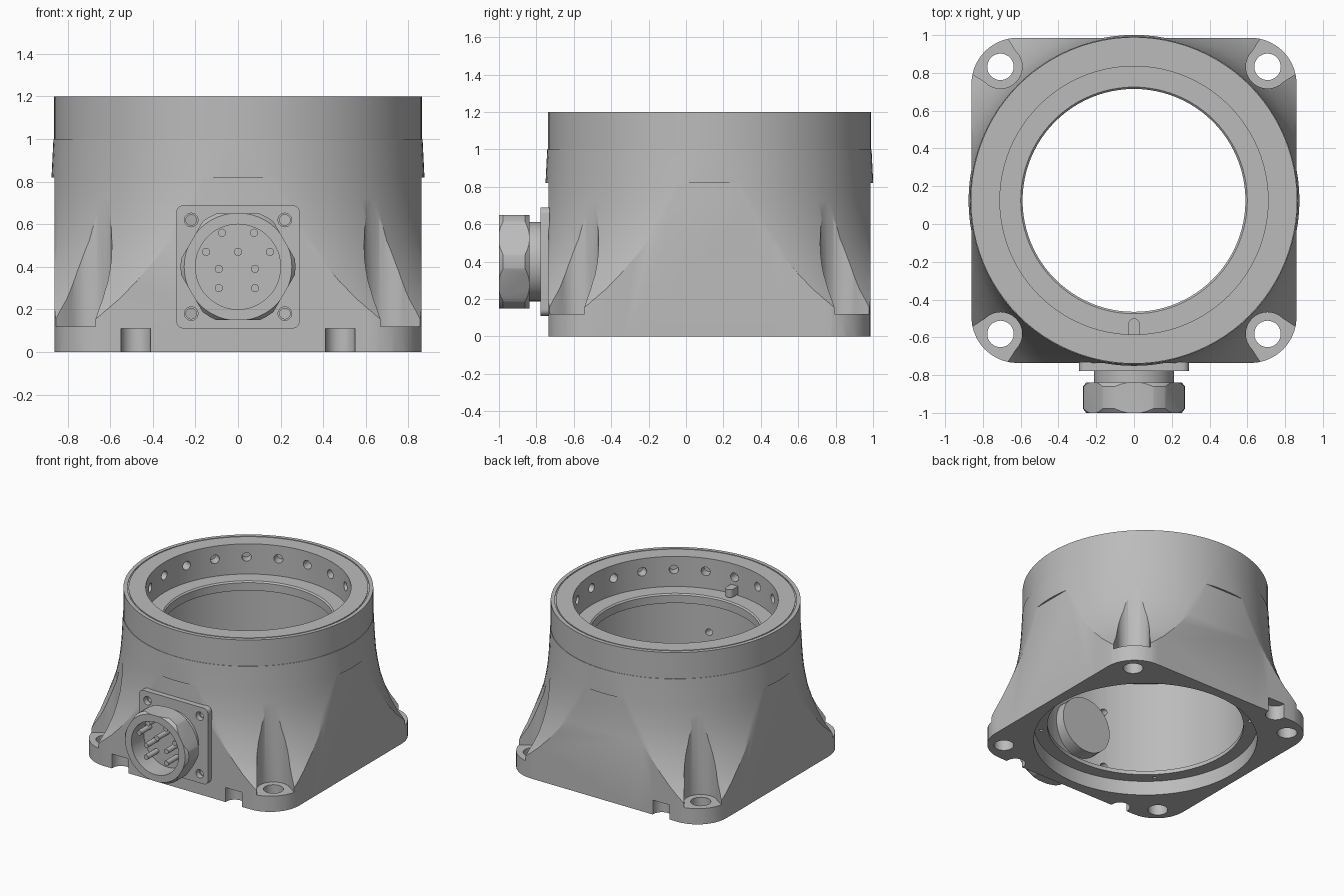
import bpy, bmesh
from math import sin, cos, pi, radians
from mathutils import Matrix, Vector

if "Cube" in bpy.data.objects:
    bpy.data.objects.remove(bpy.data.objects["Cube"])

CY = 0.125      # y of the housing axis
PLUG_Z = 0.4    # height of the connector axis
BOLT = 0.707    # bolt offset from the housing axis

metal = bpy.data.materials.new("cast metal grey")
metal.use_nodes = True
metal.diffuse_color = (0.5, 0.5, 0.5, 1)
metal.node_tree.nodes["Principled BSDF"].inputs["Base Color"].default_value = (0.5, 0.5, 0.5, 1)


def add(name, bm):
    bmesh.ops.recalc_face_normals(bm, faces=bm.faces)
    mesh = bpy.data.meshes.new(name)
    bm.to_mesh(mesh)
    bm.free()
    mesh.materials.append(metal)
    obj = bpy.data.objects.new(name, mesh)
    bpy.context.collection.objects.link(obj)
    return obj


def lathe(bm, profile, matrix, segments=96):
    """Revolve a closed (radius, height) loop."""
    rings = [[bm.verts.new(matrix @ Vector((r * cos(2 * pi * i / segments),
                                            r * sin(2 * pi * i / segments), h)))
              for r, h in profile] for i in range(segments)]
    n = len(profile)
    for i in range(segments):
        a, b = rings[i], rings[(i + 1) % segments]
        for j in range(n):
            k = (j + 1) % n
            bm.faces.new((a[j], b[j], b[k], a[k]))


def rod(bm, start, end, radius, segments=24):
    start, end = Vector(start), Vector(end)
    axis = end - start
    matrix = (Matrix.Translation((start + end) / 2)
              @ axis.to_track_quat('Z', 'Y').to_matrix().to_4x4())
    bmesh.ops.create_cone(bm, cap_ends=True, segments=segments, radius1=radius,
                          radius2=radius, depth=axis.length, matrix=matrix)


def prism(bm, outline, z0, z1, matrix=Matrix()):
    low, high = [[bm.verts.new(matrix @ Vector((x, y, z))) for x, y in outline] for z in (z0, z1)]
    n = len(outline)
    bm.faces.new(low)
    bm.faces.new(high)
    for i in range(n):
        k = (i + 1) % n
        bm.faces.new((low[i], low[k], high[k], high[i]))


def rounded_square(half, radius, steps=10):
    c = half - radius
    return [(sx * c + radius * cos(q * pi / 2 + t * pi / 2 / steps),
             sy * c + radius * sin(q * pi / 2 + t * pi / 2 / steps))
            for q, (sx, sy) in enumerate(((1, 1), (-1, 1), (-1, -1), (1, -1)))
            for t in range(steps + 1)]


def u_slot(bm, x, y, angle, radius, length, mouth, z0, z1):
    """Round-ended slot that opens along angle."""
    arc = [(radius * cos(pi / 2 + pi * i / 16), radius * sin(pi / 2 + pi * i / 16)) for i in range(17)]
    matrix = Matrix.Translation((x, y, 0)) @ Matrix.Rotation(angle, 4, 'Z')
    prism(bm, arc + [(length, -mouth), (length, mouth)], z0, z1, matrix)


def boolean(obj, bm, operation='DIFFERENCE'):
    cutter = add("cutter", bm)
    cutter.hide_render = True
    mod = obj.modifiers.new("cut", 'BOOLEAN')
    mod.operation, mod.solver, mod.object = operation, 'EXACT', cutter
    graph = bpy.context.evaluated_depsgraph_get()
    mesh = bpy.data.meshes.new_from_object(obj.evaluated_get(graph))
    obj.modifiers.clear()
    obj.data = mesh
    bpy.data.objects.remove(cutter)


def smooth(obj, angle=28):
    bpy.ops.object.select_all(action='DESELECT')
    obj.select_set(True)
    bpy.context.view_layer.objects.active = obj
    bpy.ops.object.shade_smooth_by_angle(angle=radians(angle))


centre = Matrix.Translation((0, CY, 0))
corners = [(sx, sy) for sx in (-1, 1) for sy in (-1, 1)]

# Flared housing with its bore, ledge, bottom lip and recess
bm = bmesh.new()
lathe(bm, [(1.16, 0), (1.16, 0.12), (1.10, 0.13), (1.065, 0.19), (1.025, 0.25), (0.985, 0.33),
           (0.95, 0.42), (0.917, 0.52), (0.896, 0.63), (0.884, 0.72), (0.876, 0.82), (0.867, 1.0),
           (0.864, 1.0), (0.864, 1.2), (0.836, 1.2), (0.836, 1.195), (0.828, 1.195),
           (0.828, 1.2), (0.71, 1.2), (0.71, 0.97), (0.6, 0.97), (0.59, 0.96), (0.59, 0.9),
           (0.75, 0.88), (0.75, 0.15), (0.69, 0.14), (0.69, 0.11), (0.785, 0.11), (0.785, 0)], centre)
housing = add("housing", bm)

# Square base trims the flare below the upper band
bm = bmesh.new()
prism(bm, rounded_square(0.861, 0.245), 0, 1.25, centre)
shell = add("trim_shell", bm)
bm = bmesh.new()
rod(bm, (0, CY, 0.82), (0, CY, 1.3), 0.95, 64)
boolean(shell, bm, 'UNION')
bm = bmesh.new()
bm.from_mesh(shell.data)
bpy.data.objects.remove(shell)
boolean(housing, bm, 'INTERSECT')

# Corner pockets above the bolt lugs, and notches in the base edge
bm = bmesh.new()
for sx, sy in corners:
    angle = Vector((1, 0)).angle_signed(Vector((sx, sy)))
    u_slot(bm, sx * BOLT, CY + sy * BOLT, -angle, 0.115, 0.4, 0.2, 0.12, 0.95)
for x, side in ((-0.48, -1), (0.48, -1), (-0.48, 1)):
    u_slot(bm, x, CY + side * 0.85, side * pi / 2, 0.07, 0.2, 0.07, -0.1, 0.11)
boolean(housing, bm)

# Bolt holes, radial holes in the top wall, flange screw holes and seat holes
bm = bmesh.new()
for sx, sy in corners:
    rod(bm, (sx * BOLT, CY + sy * BOLT, -0.1), (sx * BOLT, CY + sy * BOLT, 0.3), 0.07, 32)
    rod(bm, (sx * 0.22, -0.8, PLUG_Z + sy * 0.22), (sx * 0.22, -0.45, PLUG_Z + sy * 0.22), 0.025, 16)
    rod(bm, (sx * 0.52, CY + sy * 0.52, 0.05), (sx * 0.52, CY + sy * 0.52, 0.13), 0.013, 12)
for i in range(20):
    a = radians(18 * i)
    rod(bm, (0.65 * cos(a), CY + 0.65 * sin(a), 1.1), (0.78 * cos(a), CY + 0.78 * sin(a), 1.1), 0.033, 16)
boolean(housing, bm)
smooth(housing)

# Locating key inside the top wall
bm = bmesh.new()
u_slot(bm, 0, -0.53, -pi / 2, 0.03, 0.08, 0.03, 0.98, 1.04)
smooth(add("locating_key", bm))

# Connector flange with four screw holes
forward = Matrix.Translation((0, 0, PLUG_Z)) @ Matrix.Rotation(pi / 2, 4, 'X')
bm = bmesh.new()
prism(bm, rounded_square(0.29, 0.035, 5), 0.73, 0.777, forward)
flange = add("connector_flange", bm)
bm = bmesh.new()
for sx, sz in corners:
    rod(bm, (sx * 0.22, -0.9, PLUG_Z + sz * 0.22), (sx * 0.22, -0.6, PLUG_Z + sz * 0.22), 0.032, 20)
boolean(flange, bm)
smooth(flange)

# Connector neck, running through the wall into the bore
bm = bmesh.new()
rod(bm, (0, -0.85, PLUG_Z), (0, -0.52, PLUG_Z), 0.213, 48)
smooth(add("connector_neck", bm))

# Hexagonal nut with chamfered ends and an open socket
bm = bmesh.new()
prism(bm, [(0.289 * cos(i * pi / 3), 0.289 * sin(i * pi / 3)) for i in range(6)], 0.838, 1.0, forward)
nut = add("connector_nut", bm)
bm = bmesh.new()
lathe(bm, [(0.2, 0.8), (0.245, 0.83), (0.27, 0.86), (0.27, 0.978), (0.245, 1.01), (0.2, 1.01)],
      forward, 48)
boolean(nut, bm, 'INTERSECT')
smooth(nut)

# Contact pins in the socket
bm = bmesh.new()
rows = ((0.56, (-0.075, 0.075)), (0.47, (-0.15, 0, 0.15)),
        (0.39, (-0.09, 0.08)), (0.3, (-0.09, 0.08)))
for z, xs in rows:
    for x in xs:
        rod(bm, (x, -0.98, z), (x, -0.84, z), 0.019, 16)
smooth(add("contact_pins", bm))
